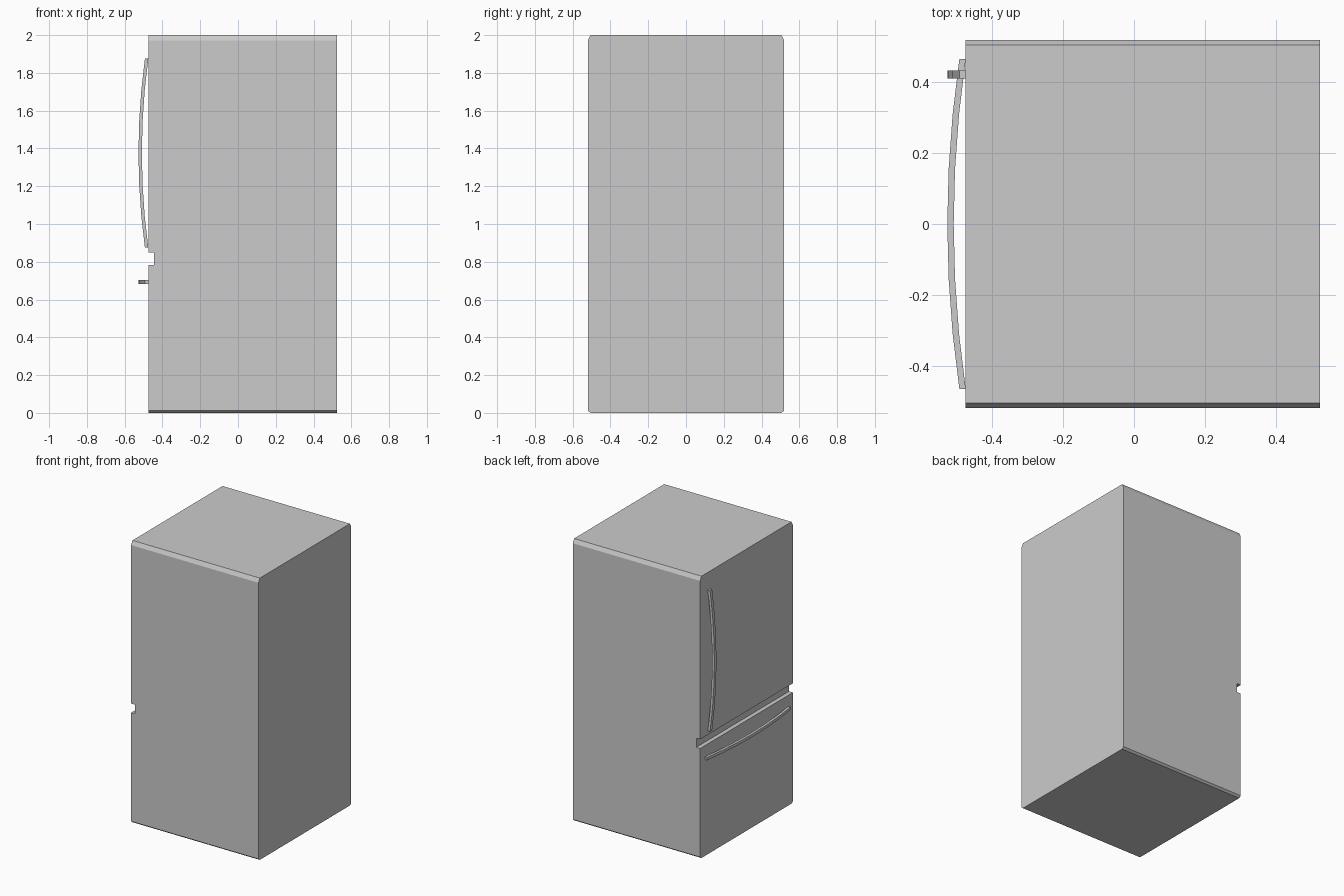
import bpy, bmesh

if "Cube" in bpy.data.objects:
    bpy.data.objects.remove(bpy.data.objects["Cube"])


def link(bm, name):
    bmesh.ops.recalc_face_normals(bm, faces=bm.faces)
    me = bpy.data.meshes.new(name)
    bm.to_mesh(me)
    bm.free()
    ob = bpy.data.objects.new(name, me)
    bpy.context.collection.objects.link(ob)
    return ob


def prism(name, profile, offset):
    """Extrude a closed profile of 3D points along offset."""
    bm = bmesh.new()
    face = bm.faces.new([bm.verts.new(p) for p in profile])
    ext = bmesh.ops.extrude_face_region(bm, geom=[face])
    verts = [g for g in ext["geom"] if isinstance(g, bmesh.types.BMVert)]
    bmesh.ops.translate(bm, verts=verts, vec=offset)
    return link(bm, name)


X0, X1, Y = -0.475, 0.525, 0.52

# Cabinet: block with small bevels along the long top and bottom edges
half = [(Y - 0.015, 0), (Y, 0.012), (Y, 1.972), (Y - 0.015, 2.0)]
outline = half + [(-y, z) for y, z in reversed(half)]
body = prism("refrigerator_body", [(X0, y, z) for y, z in outline], (X1 - X0, 0, 0))

# Groove between the upper door and the freezer drawer
cutter = prism("groove_cutter",
               [(-0.6, -0.7, 0.783), (-0.445, -0.7, 0.783),
                (-0.445, -0.7, 0.848), (-0.6, -0.7, 0.848)], (0, 1.4, 0))
cutter.hide_render = True
cutter.hide_set(True)
cut = body.modifiers.new("groove", 'BOOLEAN')
cut.operation = 'DIFFERENCE'
cut.solver = 'EXACT'
cut.object = cutter
bpy.context.view_layer.objects.active = body
bpy.ops.object.modifier_apply(modifier=cut.name)
bpy.data.objects.remove(cutter)


# Bowed bar handles, six flat segments each
def bow(half_length, depth=0.034, thick=0.018, segments=6):
    ts = [2 * i / segments - 1 for i in range(segments + 1)]
    inner = [(X0 - depth * (1 - t * t), t * half_length) for t in ts]
    return inner + [(x - thick, s) for x, s in reversed(inner)]


prism("door_handle", [(x, 0.411, 1.375 + s) for x, s in bow(0.5)], (0, 0.023, 0))
prism("drawer_handle", [(x, s, 0.683) for x, s in bow(0.466)], (0, 0, 0.021))
